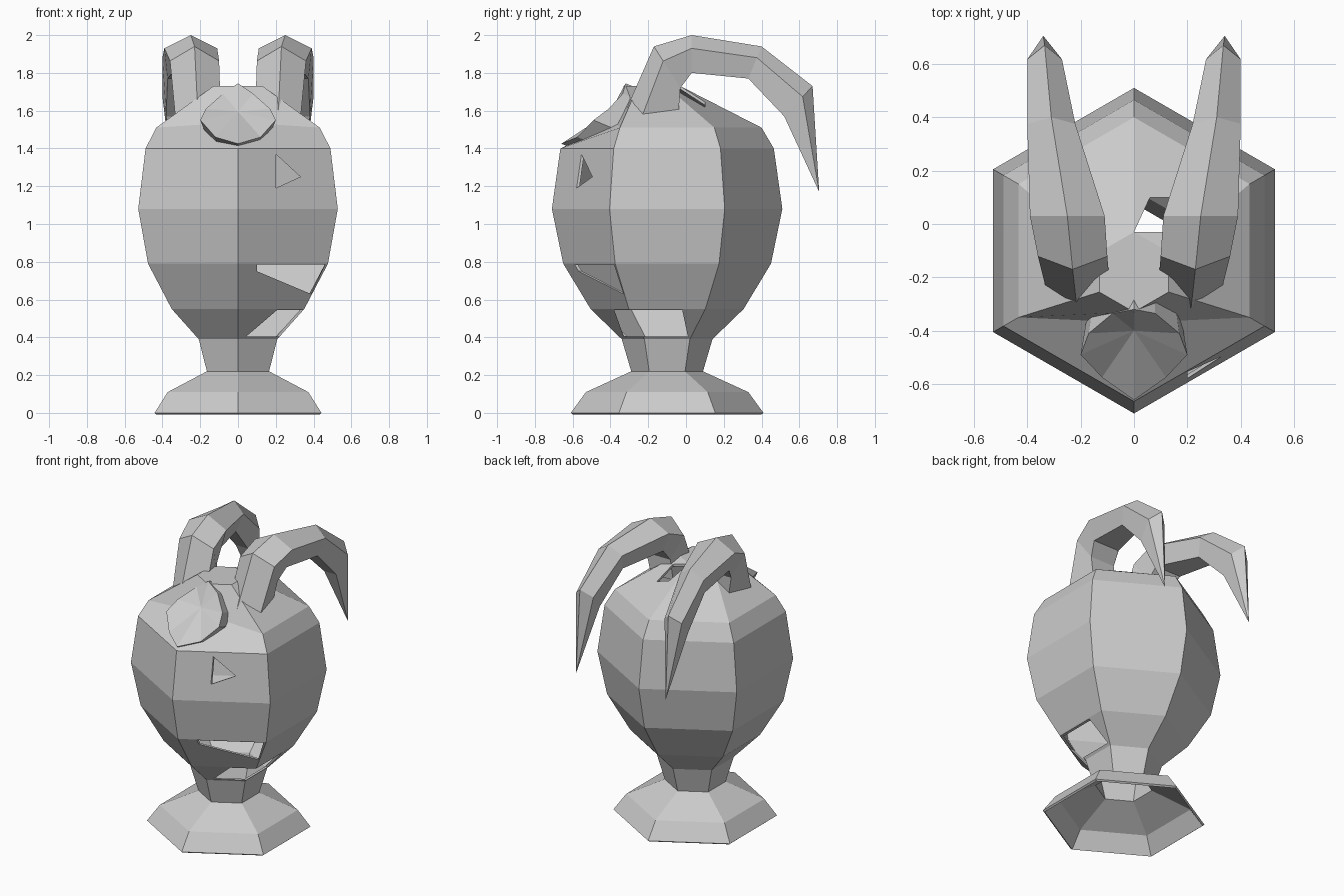
import bpy, bmesh, math
from mathutils import Vector

cube = bpy.data.objects.get("Cube")
if cube:
    bpy.data.objects.remove(cube, do_unlink=True)

# One stone grey material
stone = bpy.data.materials.new("stone grey")
stone.use_nodes = True
GREY = (0.6, 0.6, 0.6, 1)
stone.diffuse_color = GREY
stone.node_tree.nodes["Principled BSDF"].inputs["Base Color"].default_value = GREY


def finish(bm, name):
    bmesh.ops.recalc_face_normals(bm, faces=bm.faces)
    mesh = bpy.data.meshes.new(name)
    bm.to_mesh(mesh)
    bm.free()
    mesh.materials.append(stone)
    obj = bpy.data.objects.new(name, mesh)
    bpy.context.collection.objects.link(obj)
    return obj


def loft(bm, rings):
    """Join rings of points with quads, return the vertex rings."""
    rings = [[bm.verts.new(p) for p in ring] for ring in rings]
    n = len(rings[0])
    for a, b in zip(rings, rings[1:]):
        for i in range(n):
            j = (i + 1) % n
            bm.faces.new((a[i], a[j], b[j], b[i]))
    return rings


def hexagon(radius, z, cy=-0.1):
    return [Vector((radius * math.sin(math.radians(60 * i)),
                    cy - radius * math.cos(math.radians(60 * i)), z)) for i in range(6)]


# Vase: six-sided foot, neck and belly, open underneath
profile = [(0.51, 0), (0.43, 0.11), (0.19, 0.22), (0.24, 0.39), (0.405, 0.55),
           (0.55, 0.79), (0.61, 1.08), (0.565, 1.40), (0.50, 1.51)]
rings = [hexagon(r, z) for r, z in profile]
rings[-1][0] = Vector((0, -0.37, 1.54))      # front corner tucked behind the spout
rings.append(hexagon(0.15, 1.73, -0.18))
bm = bmesh.new()
verts = loft(bm, rings)
bm.faces.new(verts[-1])
vase = finish(bm, "vase_body")
wall = vase.modifiers.new("wall", 'SOLIDIFY')
wall.thickness = 0.015
wall.offset = -1


# Broken openings in the wall
def opening(name, low, high):
    bm = bmesh.new()
    a, b = loft(bm, [low, high])
    bm.faces.new(a)
    bm.faces.new(b)
    cutter = finish(bm, name)
    cutter.hide_render = True
    cutter.hide_set(True)
    cutter.display_type = 'WIRE'
    cut = vase.modifiers.new(name, 'BOOLEAN')
    cut.operation = 'DIFFERENCE'
    cut.solver = 'EXACT'
    cut.object = cutter


def front_wall_y(x, z):
    for (r0, z0), (r1, z1) in zip(profile, profile[1:]):
        if z0 <= z <= z1:
            return -0.1 - (r0 + (r1 - r0) * (z - z0) / (z1 - z0)) + x * 0.577


for name, pts in (("belly_opening_cutter", [(0.2, 1.19), (0.33, 1.25), (0.2, 1.37)]),
                  ("lower_opening_cutter", [(0.1, 0.75), (0.385, 0.63), (0.46, 0.785), (0.1, 0.785)])):
    opening(name, [(x, front_wall_y(x, z) - 0.1, z) for x, z in pts],
            [(x, front_wall_y(x, z) + 0.1, z) for x, z in pts])
side = [(-0.38, 0.545), (-0.02, 0.545), (0.01, 0.405), (-0.33, 0.405)]
opening("side_opening_cutter", [(0.04, y, z) for y, z in side], [(0.6, y, z) for y, z in side])
top = [(0.0, -0.03), (0.12, -0.03), (0.15, 0.1), (0.06, 0.1)]
opening("top_opening_cutter", [(x, y, 1.55) for x, y in top], [(x, y, 1.85) for x, y in top])

# Spout: sloping rounded plate with a hollow centre and a skirt into the body
half = [(0.12, -0.575, 1.46), (0.2, -0.49, 1.55), (0.17, -0.41, 1.61), (0.08, -0.335, 1.69)]
rim = [(0, -0.66, 1.425)] + half + [(0, -0.32, 1.745)] + [(-x, y, z) for x, y, z in reversed(half)]
bm = bmesh.new()
skirt, edge = loft(bm, [[(x * 0.9, y + 0.12, z - 0.05) for x, y, z in rim], rim])
centre = bm.verts.new((0, -0.40, 1.595))
for i in range(len(edge)):
    bm.faces.new((edge[i], edge[(i + 1) % len(edge)], centre))
finish(bm, "spout")

# Horn handles: centre x, half width, upper (y, z), lower (y, z)
horn = [(0.21, 0.12, (-0.35, 1.53), (-0.04, 1.58)),
        (0.23, 0.13, (-0.17, 1.94), (-0.03, 1.72)),
        (0.25, 0.14, (0.03, 2.0), (0.03, 1.80)),
        (0.31, 0.09, (0.40, 1.94), (0.33, 1.77)),
        (0.335, 0.065, (0.67, 1.73), (0.52, 1.57))]
for side_name, s in (("left", 1), ("right", -1)):
    rings = []
    for cx, w, up, low in horn:
        up, low = Vector(up), Vector(low)
        ring = []
        for dx, t in ((0, 0), (1, 0.35), (0.7, 1), (-0.7, 1), (-1, 0.35)):
            y, z = up.lerp(low, t)
            ring.append((s * (cx + dx * w), y, z))
        rings.append(ring)
    bm = bmesh.new()
    v = loft(bm, rings)
    bm.faces.new(v[0])
    tip = bm.verts.new((s * 0.34, 0.705, 1.17))
    for i in range(5):
        bm.faces.new((v[-1][i], v[-1][(i + 1) % 5], tip))
    finish(bm, side_name + "_horn_handle")
